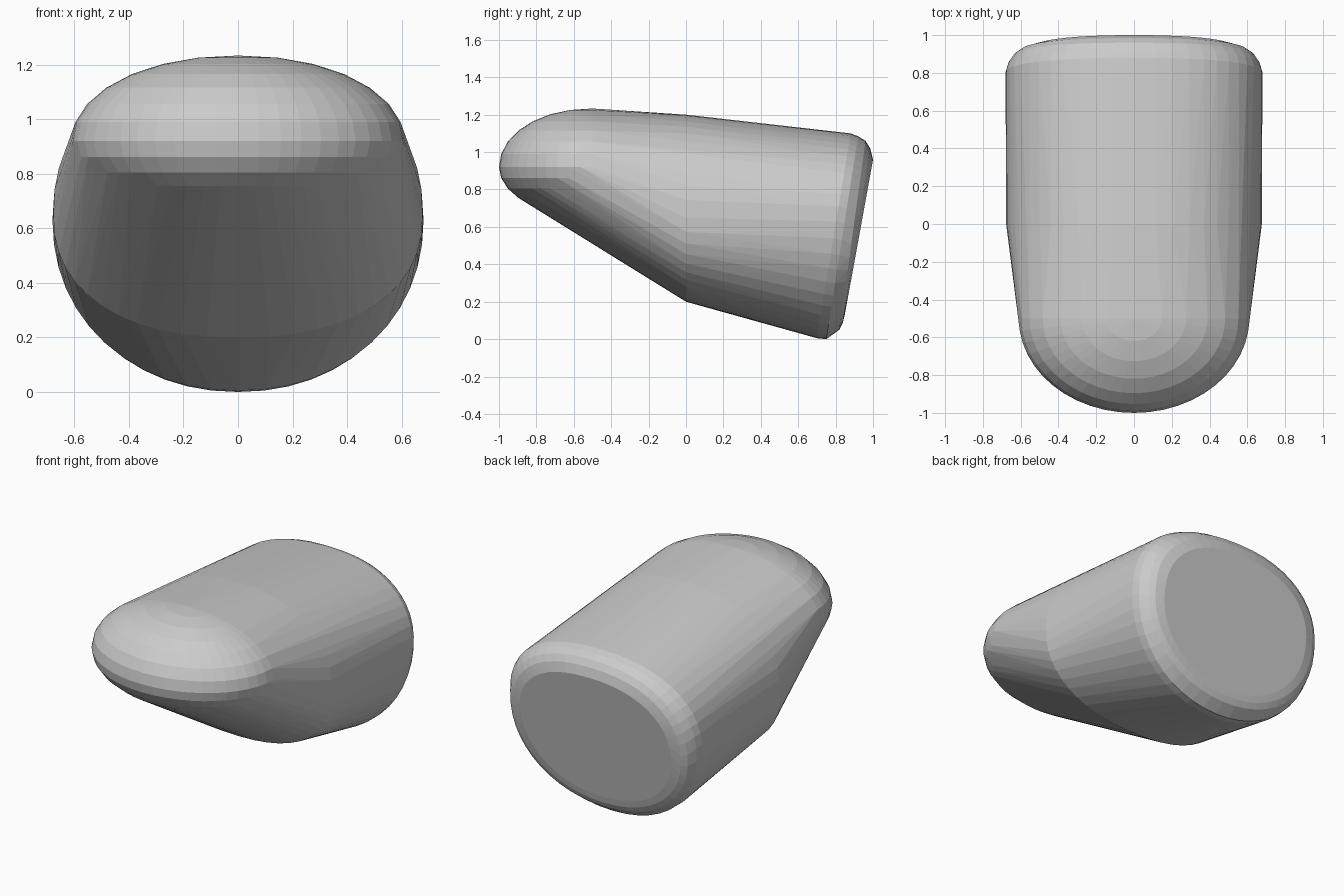
import bpy
import bmesh
from math import cos, sin, pi

if "Cube" in bpy.data.objects:
    bpy.data.objects.remove(bpy.data.objects["Cube"])

SEG = 48
bm = bmesh.new()


def spow(v, p):
    return abs(v) ** p * (1 if v >= 0 else -1)


def ring(top, bottom, half_width, n_top=2.3, n_bottom=2.1, mid=0.53):
    """Superelliptic section spanning the (y, z) points top and bottom."""
    for i in range(SEG):
        a = 2 * pi * i / SEG
        n = n_top if sin(a) >= 0 else n_bottom
        x = half_width * spow(cos(a), 2 / n)
        s = spow(sin(a), 2 / n)
        t = mid + s * ((1 - mid) if s >= 0 else mid)
        y = bottom[0] + (top[0] - bottom[0]) * t
        z = bottom[1] + (top[1] - bottom[1]) * t
        bm.verts.new((x, y, z))


# Rounded nose: level bands of a half ellipsoid, shallower underneath
for j in range(-6, 8):
    e = pi / 2 * j / 7
    z = 0.92 + (0.313 if j > 0 else 0.265) * sin(e)
    c = cos(e) ** 0.95
    for i in range(25):
        a = pi + pi * i / 24
        bm.verts.new((0.61 * c * cos(a), -0.5 + 0.5 * c * sin(a), z))

# Middle section, where the underside bends
ring((0.0, 1.2), (0.0, 0.2), 0.677, n_bottom=2.3, mid=0.45)

# Rear sections: leaning back, rounding in to the flat end
ring((0.88, 1.10), (0.70, 0.005), 0.68, mid=0.57)
ring((0.92, 1.085), (0.75, 0.0), 0.667, mid=0.57)
ring((0.96, 1.06), (0.82, 0.05), 0.635)
ring((0.985, 1.02), (0.838, 0.085), 0.60)
ring((1.0, 0.96), (0.848, 0.125), 0.54)

# The body is the tight skin around all the sections
bmesh.ops.remove_doubles(bm, verts=bm.verts, dist=0.0005)
hull = bmesh.ops.convex_hull(bm, input=bm.verts)
loose = [g for g in set(hull["geom_interior"] + hull["geom_unused"])
         if isinstance(g, bmesh.types.BMVert) and g.is_valid]
bmesh.ops.delete(bm, geom=loose, context='VERTS')
bmesh.ops.dissolve_limit(bm, angle_limit=0.01, verts=bm.verts, edges=bm.edges)
bmesh.ops.recalc_face_normals(bm, faces=bm.faces)

mesh = bpy.data.meshes.new("rounded_body")
bm.to_mesh(mesh)
bm.free()
body = bpy.data.objects.new("rounded_body", mesh)
bpy.context.collection.objects.link(body)
